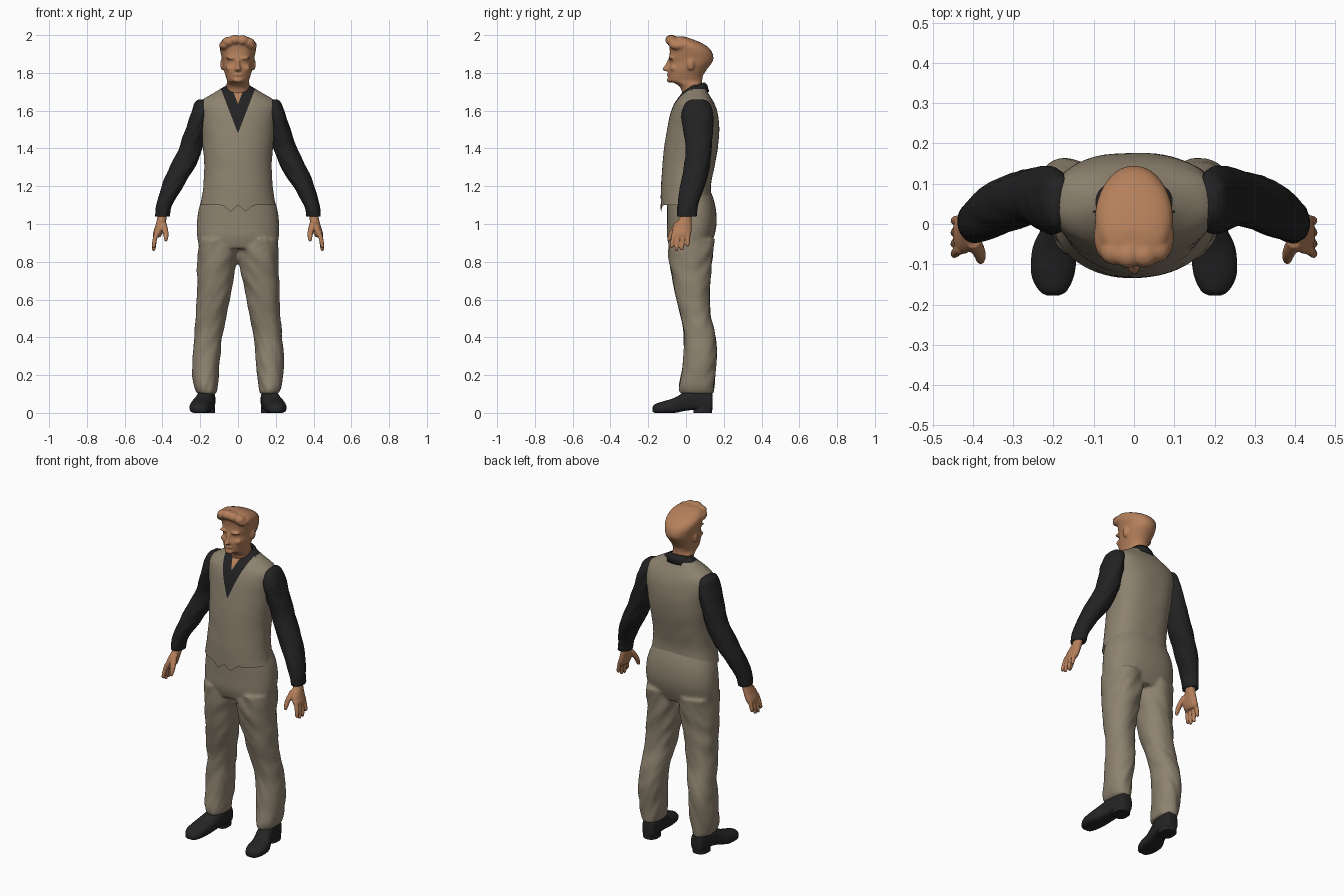
import bpy, bmesh, math
from mathutils import Matrix, Vector, noise

cube = bpy.data.objects.get("Cube")
if cube:
    bpy.data.objects.remove(cube)


def material(name, r, g, b):
    m = bpy.data.materials.new(name)
    m.use_nodes = True
    m.diffuse_color = (r, g, b, 1)
    bsdf = m.node_tree.nodes["Principled BSDF"]
    bsdf.inputs["Base Color"].default_value = (r, g, b, 1)
    bsdf.inputs["Roughness"].default_value = 0.8
    return m


SUIT = material("taupe cloth", 0.27, 0.225, 0.16)
SHIRT = material("black cloth", 0.016, 0.016, 0.017)
SKIN = material("tan skin", 0.46, 0.215, 0.105)
SHOE = material("black leather", 0.018, 0.018, 0.019)


def spline(rings, steps):
    """Catmull-Rom resampling of a list of rings."""
    out = []
    for i in range(len(rings) - 1):
        p = [rings[max(0, min(len(rings) - 1, i + d))] for d in (-1, 0, 1, 2)]
        for s in range(steps):
            t = s / steps
            out.append([b + t / 2 * (c - a + t * (2*a - 5*b + 4*c - d + t * (3*b - a - 3*c + d)))
                        for a, b, c, d in zip(*p)])
    return out + [list(rings[-1])]


def loft(bm, rings, low=2.0, high=2.0, n=32, steps=4, along="z", side=1, folds=0.0, cap=True):
    """Rings are (position, u min, u max, v min, v max); low/high set how square each half is."""
    loops = []
    for w, u0, u1, v0, v1 in spline(rings, steps):
        loop = []
        for k in range(n):
            a = 2 * math.pi * k / n
            c, s = math.cos(a), math.sin(a)
            e = 2 / (high if s > 0 else low)
            u = math.copysign(abs(c) ** e, c)
            v = math.copysign(abs(s) ** e, s)
            x, y = (u0 + u1) / 2, (v0 + v1) / 2
            f = 1 + folds * noise.noise(Vector((u * 1.2 + side, v * 1.2, w * 14 + u * 2)))
            x, y = x + u * f * (u1 - u0) / 2, y + v * f * (v1 - v0) / 2
            loop.append(bm.verts.new((side * x, y, w) if along == "z" else (side * x, w, y)))
        loops.append(loop)
    for a, b in zip(loops, loops[1:]):
        for k in range(n):
            bm.faces.new((a[k], a[(k + 1) % n], b[(k + 1) % n], b[k]))
    if cap:
        bm.faces.new(loops[0])
        bm.faces.new(loops[-1])


def blob(bm, at, size):
    bmesh.ops.create_uvsphere(bm, u_segments=16, v_segments=10, radius=1,
                              matrix=Matrix.Translation(at) @ Matrix.Diagonal((*size, 1)))


def finish(bm, name, *mats, voxel=0, smooth=4):
    bmesh.ops.recalc_face_normals(bm, faces=bm.faces)
    mesh = bpy.data.meshes.new(name)
    bm.to_mesh(mesh)
    bm.free()
    obj = bpy.data.objects.new(name, mesh)
    bpy.context.collection.objects.link(obj)
    for m in mats:
        mesh.materials.append(m)
    for p in mesh.polygons:
        p.use_smooth = True
    if voxel:
        r = obj.modifiers.new("fuse", "REMESH")
        r.mode, r.voxel_size, r.use_smooth_shade = "VOXEL", voxel, True
        s = obj.modifiers.new("soften", "SMOOTH")
        s.factor, s.iterations = 0.5, smooth
    return obj


# Waistcoat, with the shirt front and open neck cut in as V shapes
bm = bmesh.new()
loft(bm, [(1.09, -.2, .2, -.135, .14), (1.2, -.184, .184, -.132, .132), (1.3, -.178, .178, -.125, .15),
          (1.4, -.185, .185, -.116, .168), (1.5, -.195, .195, -.1, .176), (1.58, -.205, .205, -.084, .168),
          (1.63, -.208, .208, -.066, .153), (1.66, -.185, .185, -.048, .138), (1.69, -.135, .135, -.025, .12),
          (1.72, -.085, .085, 0, .105), (1.735, -.06, .06, .01, .09)],
     low=2, high=2.6, n=64, cap=False, folds=.015)
SLOPE = 2.6
for apex in (1.48, 1.635):
    for s in (1, -1):
        front = [f for f in bm.faces if f.calc_center_median().y < .06 and f.calc_center_median().z > 1.4]
        geom = set(front) | {e for f in front for e in f.edges} | {v for f in front for v in f.verts}
        bmesh.ops.bisect_plane(bm, geom=list(geom), plane_co=(0, 0, apex), plane_no=(s * SLOPE, 0, -1))
for f in bm.faces:
    c = f.calc_center_median()
    rise = c.z - SLOPE * abs(c.x) if c.y < .06 else 0
    f.material_index = 2 if rise > 1.635 else 1 if rise > 1.48 or c.z > 1.71 else 0
for v in bm.verts:
    if v.co.z < 1.095:
        v.co.z = 1.1
        if v.co.y < 0:
            v.co.z -= .035 * max(0, 1 - abs(abs(v.co.x) - .04) / .04)
finish(bm, "waistcoat", SUIT, SHIRT, SKIN)

# Shirt collar: a slanted open band
bm = bmesh.new()
rows, count = [], 40
for i in range(count + 1):
    a = math.radians(22 + 316 * i / count)
    f = ((1 + math.cos(a)) / 2) ** 1.5
    s, c = math.sin(a), math.cos(a)
    rows.append([bm.verts.new((s * .066, .045 - c * .055 - f * .025, 1.75 - f * .08)),
                 bm.verts.new((s * .08, .045 - c * .068 - f * .03, 1.735 - f * .09)),
                 bm.verts.new((s * .1, .045 - c * .078 - f * .045, 1.7 - f * .09))])
for a, b in zip(rows, rows[1:]):
    for k in (0, 1):
        bm.faces.new((a[k], b[k], b[k + 1], a[k + 1]))
collar = finish(bm, "shirt_collar", SHIRT)
collar.modifiers.new("thickness", "SOLIDIFY").thickness = .01

# Trousers: hips and both legs fused together
bm = bmesh.new()
loft(bm, [(.87, -.205, .205, -.085, .125), (.93, -.216, .216, -.1, .148), (1.0, -.218, .218, -.1, .162),
          (1.08, -.208, .208, -.1, .158), (1.15, -.185, .185, -.1, .14), (1.2, -.17, .17, -.09, .115)],
     low=2.2, high=2.4, n=48)
leg = [(.1, .115, .215, -.03, .145), (.14, .107, .232, -.035, .15), (.22, .1, .243, -.02, .158),
       (.32, .092, .24, -.014, .162), (.42, .08, .232, -.012, .153), (.52, .06, .225, -.03, .13),
       (.62, .042, .22, -.055, .125), (.72, .022, .216, -.075, .13), (.82, .004, .213, -.09, .14),
       (.92, -.002, .213, -.095, .15)]
for side in (1, -1):
    loft(bm, leg, low=2.2, high=2.2, n=40, side=side, folds=.1)
finish(bm, "trousers", SUIT, voxel=.009, smooth=5)

sleeve = [(1.66, .18, .208, .03, .09), (1.64, .15, .23, -.005, .122), (1.58, .15, .252, -.025, .14),
          (1.5, .165, .278, -.015, .142), (1.4, .188, .315, 0, .135), (1.3, .228, .362, -.01, .125),
          (1.2, .29, .405, -.03, .1), (1.1, .348, .432, -.046, .066), (1.04, .363, .438, -.046, .055)]
shoe = [(-.177, .185, .217, .008, .03), (-.165, .166, .236, 0, .046), (-.125, .148, .255, 0, .06),
        (-.06, .14, .252, 0, .08), (-.01, .13, .23, .01, .11), (.04, .122, .215, .016, .135),
        (.09, .12, .208, .016, .135), (.13, .125, .2, .014, .125), (.14, .14, .19, .03, .1)]
palm = [(1.07, .375, .425, -.03, .035), (1.03, .378, .428, -.035, .03), (.99, .388, .438, -.066, .03),
        (.95, .4, .45, -.075, .028), (.93, .412, .448, -.065, .02)]
# Fingers: root y, tip y, tip height
fingers = [(-.062, -.075, .872), (-.037, -.05, .857), (-.012, -.022, .86), (.011, .008, .88)]

for side, word in ((1, "left"), (-1, "right")):
    # Sleeve
    bm = bmesh.new()
    loft(bm, sleeve, side=side, folds=.1, n=36, steps=6)
    finish(bm, word + "_sleeve", SHIRT)

    # Hand
    bm = bmesh.new()
    loft(bm, palm, n=20, side=side)
    for root, tip, end in fingers:
        loft(bm, [(.96, .416, .442, root - .012, root + .012),
                  (.92, .428, .452, (root + tip) / 2 - .012, (root + tip) / 2 + .012),
                  (end + .01, .436, .456, tip - .01, tip + .01),
                  (end, .441, .45, tip - .004, tip + .004)], n=12, side=side)
    loft(bm, [(1.01, .38, .42, -.06, -.02), (.96, .368, .4, -.088, -.055),
              (.92, .37, .392, -.1, -.078), (.908, .376, .387, -.096, -.086)], n=12, side=side)
    finish(bm, word + "_hand", SKIN, voxel=.0045, smooth=2)

    # Shoe with a separate heel block
    bm = bmesh.new()
    loft(bm, shoe, low=4, high=2, along="y", side=side)
    loft(bm, [(0, .122, .208, .04, .138), (.03, .122, .208, .04, .14)], low=3, high=2.4, side=side)
    shoe_obj = finish(bm, word + "_shoe", SHOE)
    bpy.context.view_layer.objects.active = shoe_obj
    shoe_obj.select_set(True)
    bpy.ops.object.shade_smooth_by_angle(angle=math.radians(50))
    shoe_obj.select_set(False)

# Head: neck, skull, face and swept hair fused together
bm = bmesh.new()
loft(bm, [(1.66, -.06, .06, -.015, .09), (1.72, -.06, .06, -.028, .088), (1.745, -.06, .06, -.06, .086),
          (1.757, -.058, .058, -.09, .086), (1.785, -.066, .066, -.094, .09), (1.82, -.076, .076, -.096, .112),
          (1.85, -.081, .081, -.086, .135), (1.875, -.085, .085, -.09, .145), (1.91, -.093, .093, -.086, .138),
          (1.94, -.097, .097, -.088, .112), (1.965, -.09, .09, -.09, .068), (1.985, -.068, .068, -.078, .015),
          (1.993, -.03, .03, -.06, -.015)], low=2.2, high=2.1, n=40)
loft(bm, [(1.87, -.01, .01, -.097, -.06), (1.84, -.012, .012, -.112, -.06), (1.82, -.018, .018, -.127, -.06),
          (1.81, -.014, .014, -.115, -.06)], n=12)
blob(bm, (0, -.09, 1.79), (.026, .013, .007))
blob(bm, (0, -.088, 1.762), (.026, .014, .014))
for s in (1, -1):
    blob(bm, (s * .035, -.078, 1.878), (.03, .017, .008))
    blob(bm, (s * .045, -.068, 1.825), (.02, .016, .016))
    blob(bm, (s * .082, .025, 1.845), (.012, .02, .032))
    blob(bm, (s * .07, -.03, 1.945), (.03, .06, .026))
for x, y, z in ((-.05, -.07, 1.965), (-.015, -.078, 1.975), (.025, -.077, 1.972), (.055, -.065, 1.96)):
    blob(bm, (x, y, z), (.034, .032, .027))
finish(bm, "head", SKIN, voxel=.006, smooth=3)
